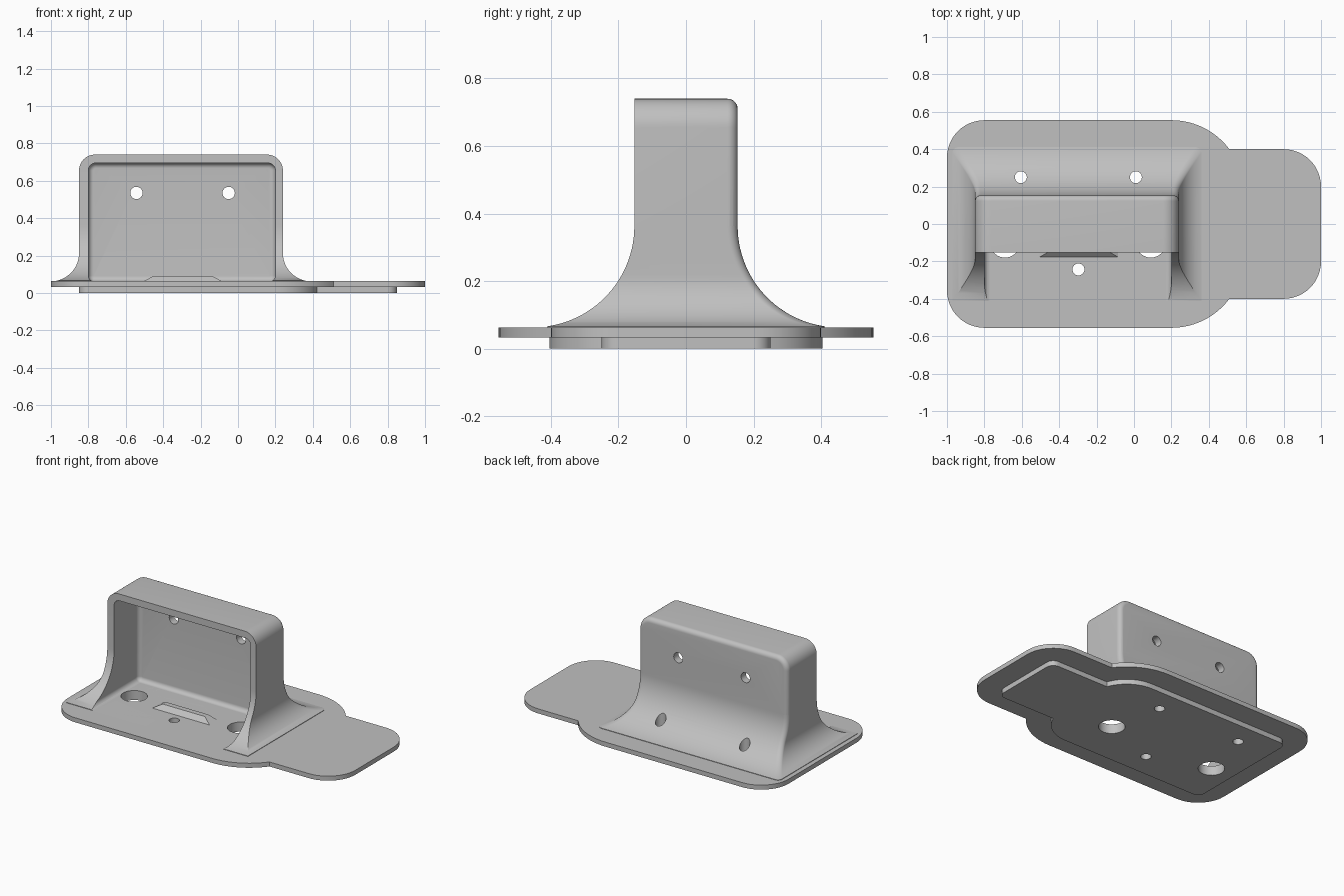
import bpy, bmesh
from math import sin, cos, pi, sqrt, radians

cube = bpy.data.objects.get("Cube")
if cube:
    bpy.data.objects.remove(cube)

grey = bpy.data.materials.new("plain_grey")
grey.use_nodes = True
grey.diffuse_color = (0.53, 0.53, 0.53, 1)
grey.node_tree.nodes["Principled BSDF"].inputs["Base Color"].default_value = grey.diffuse_color

PLATE_TOP, PLATE_LOW, TOP = 0.063, 0.033, 0.74
X0, X1, Y = -0.85, 0.24, 0.153      # upright housing
SKIRT_TOP = PLATE_TOP + 0.3


def arc(cx, cy, r, a0, a1, n=12):
    """Points on an arc, angles in degrees."""
    return [(cx + r * cos(radians(a0 + (a1 - a0) * i / n)),
             cy + r * sin(radians(a0 + (a1 - a0) * i / n))) for i in range(n + 1)]


def rounded(x0, y0, x1, y1, top, bottom):
    """Rounded rectangle with separate top and bottom corner radii."""
    pts = []
    for cx, cy, r, a in ((x1 - top, y1 - top, top, 0), (x0 + top, y1 - top, top, 90),
                         (x0 + bottom, y0 + bottom, bottom, 180),
                         (x1 - bottom, y0 + bottom, bottom, 270)):
        pts += arc(cx, cy, r, a, a + 90) if r > 0 else [(cx, cy)]
    return pts


def loft(name, rings):
    """Solid through rings with equal point counts."""
    bm = bmesh.new()
    rows = [[bm.verts.new(p) for p in ring] for ring in rings]
    for a, b in zip(rows, rows[1:]):
        for i in range(len(a)):
            j = (i + 1) % len(a)
            bm.faces.new((a[i], a[j], b[j], b[i]))
    bm.faces.new(rows[0][::-1])
    bm.faces.new(rows[-1])
    bmesh.ops.recalc_face_normals(bm, faces=bm.faces)
    mesh = bpy.data.meshes.new(name)
    bm.to_mesh(mesh)
    bm.free()
    obj = bpy.data.objects.new(name, mesh)
    bpy.context.collection.objects.link(obj)
    mesh.materials.append(grey)
    return obj


def slab(name, pts, z0, z1):
    return loft(name, [[(x, y, z) for x, y in pts] for z in (z0, z1)])


def combine(target, tool, operation):
    """Apply a boolean and remove its tool."""
    mod = target.modifiers.new("cut", 'BOOLEAN')
    mod.operation, mod.solver, mod.object = operation, 'EXACT', tool
    bpy.context.view_layer.objects.active = target
    bpy.ops.object.modifier_apply(modifier=mod.name)
    bpy.data.objects.remove(tool)


def smooth(obj):
    bpy.ops.object.select_all(action='DESELECT')
    obj.select_set(True)
    bpy.context.view_layer.objects.active = obj
    bpy.ops.object.shade_smooth_by_angle(angle=radians(28))


def outline(inset):
    """Base outline: wide body with a narrower rounded tab on the left side."""
    r, big = 0.2 - inset, 0.387 - inset
    tab = 0.4 - inset
    cy = 0.555 - 0.387
    end = math_angle(tab - cy, big)
    half = arc(0.8, 0.2, r, 0, 90)
    half += arc(0.2, cy, big, end, 90)
    half += arc(-0.8, 0.355, r, 90, 180)
    return half + [(x, -y) for x, y in reversed(half)]


def math_angle(rise, radius):
    return 180 / pi * pi / 2 - 180 / pi * angle_cos(rise / radius)


def angle_cos(v):
    from math import acos
    return acos(v)


# Base flange and its inset underside plate
base = slab("base_flange", outline(0), PLATE_LOW, PLATE_TOP)
foot = slab("underside_plate", outline(0.15), 0, PLATE_LOW)


# Flared skirt, wide fillet front and back, tighter fillet at the sides
def flare(radius, h):
    return radius - sqrt(radius ** 2 - (radius - h) ** 2) if h < radius else 0


def skirt_ring(h, z):
    fx, fy = flare(0.15, h), flare(0.3, h)
    return [(x, y, z) for x, y in rounded(X0 - fx, -Y - fy, X1 + fx, Y + fy, 0.03, 0)]


heights = [max(0.003, 0.3 * (1 - cos(pi / 2 * i / 28))) for i in range(2, 29)]
rings = [skirt_ring(0.003, 0.05)] + [skirt_ring(h, PLATE_TOP + h) for h in heights]
body = loft("housing", rings)


# Upright block with rounded upper corners and a soft back edge
def block_ring(x0, z0, x1, z1, r, low, o, y):
    return [(x, y, z) for x, z in
            rounded(x0 + o, z0 + (o if low else 0), x1 - o, z1 - o, r - o, low - o if low else 0)]


def soft_back(name, box, r, low, y0, y1, edge):
    steps = [(edge * (1 - cos(a)), y1 - edge + edge * sin(a))
             for a in [pi / 2 * i / 8 for i in range(9)]]
    return loft(name, [block_ring(*box, r, low, o, y) for o, y in [(0, y0)] + steps])


block = soft_back("block", (X0, SKIRT_TOP, X1, TOP), 0.085, 0, -Y, Y, 0.03)
combine(body, block, 'UNION')

# Open front cavity
cavity = soft_back("cavity", (-0.8, PLATE_TOP, 0.2, 0.695), 0.04, 0.03, -0.7, 0.103, 0.028)
combine(body, cavity, 'DIFFERENCE')


# Screw holes and large floor holes
def drill(targets, x, y, r, z0=-0.1, z1=0.5):
    for t in targets:
        combine(t, slab("drill", arc(x, y, r, 0, 345, 23), z0, z1), 'DIFFERENCE')


for x, y in ((-0.605, 0.25), (0.01, 0.25), (-0.297, -0.243)):
    drill((base, foot, body), x, y, 0.032)
for x in (-0.69, 0.09):
    drill((base, foot, body), x, -0.1, 0.08, z1=0.2)
for x in (-0.543, -0.05):
    ring = arc(x, 0.535, 0.033, 0, 345, 23)
    combine(body, loft("drill", [[(a, y, b) for a, b in ring] for y in (0, 0.3)]), 'DIFFERENCE')

# Low locating ridge on the cavity floor
ridge = loft("locating_ridge", [
    [(-0.51, -0.18, 0.06), (-0.08, -0.18, 0.06), (-0.08, -0.09, 0.06), (-0.51, -0.09, 0.06)],
    [(-0.45, -0.145, 0.092), (-0.14, -0.145, 0.092), (-0.14, -0.11, 0.092), (-0.45, -0.11, 0.092)]])

for part in (base, foot, body):
    smooth(part)
